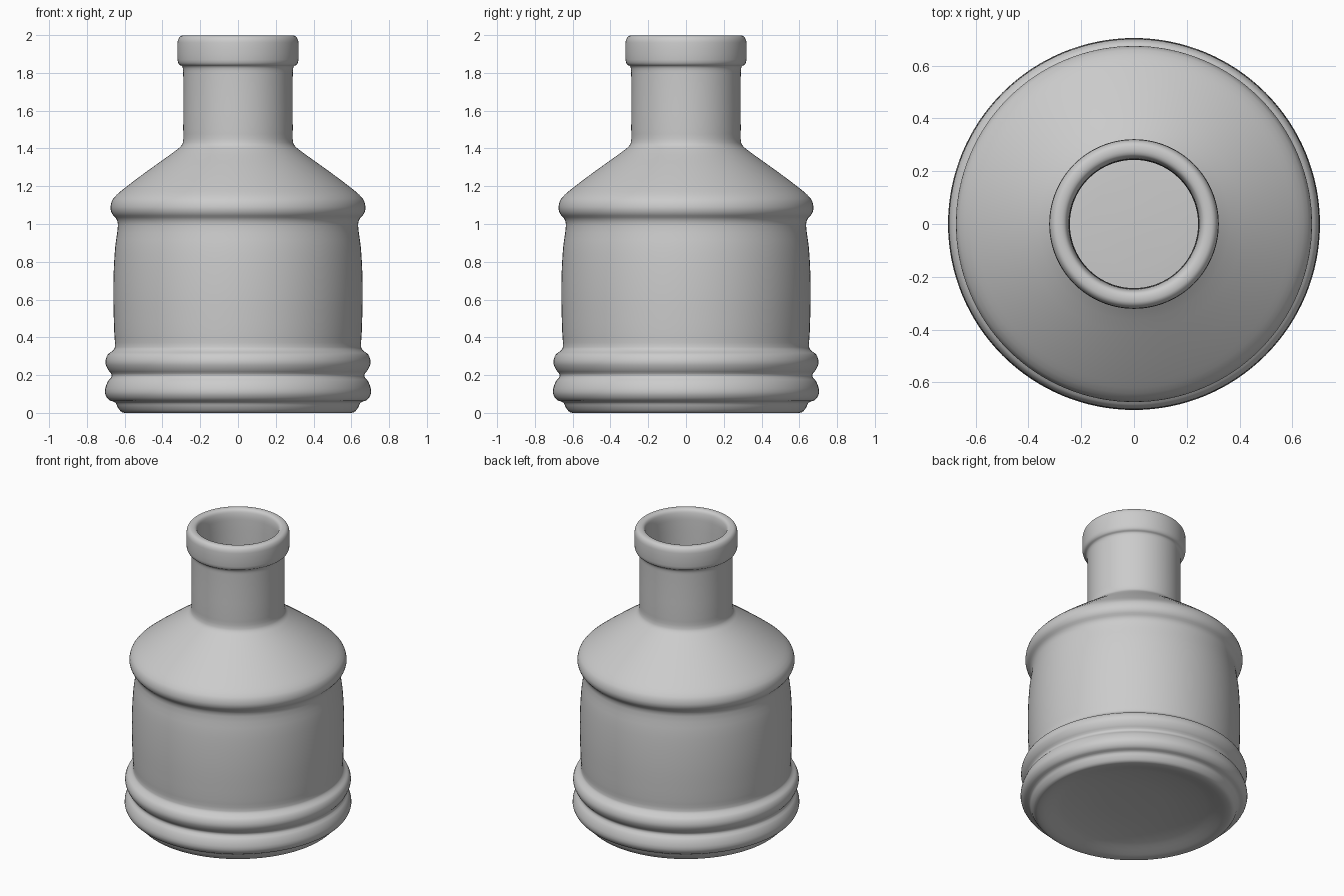
import bpy, bmesh, math
from mathutils import Vector

if "Cube" in bpy.data.objects:
    bpy.data.objects.remove(bpy.data.objects["Cube"])

# Outer silhouette (radius, height), from the recessed base up to the lip
outer = [(0, .07), (.25, .062), (.45, .035), (.54, .01), (.58, .001), (.615, .004),
         (.637, .03), (.65, .055), (.685, .07), (.705, .11), (.69, .165), (.668, .198),
         (.688, .228), (.702, .267), (.69, .308), (.665, .328), (.652, .348), (.655, .42),
         (.66, .60), (.658, .75), (.65, .88), (.636, .99), (.643, 1.025), (.667, 1.055),
         (.675, 1.09), (.66, 1.135), (.60, 1.19), (.46, 1.295), (.315, 1.40), (.292, 1.43),
         (.29, 1.50), (.29, 1.80), (.295, 1.833), (.312, 1.845), (.32, 1.87), (.32, 1.96),
         (.312, 1.986), (.295, 1.998)]
# Inner wall of the hollow bottle, from the lip down to the floor
inner = [(.265, 1.995), (.252, 1.975), (.246, 1.93), (.245, 1.70), (.245, 1.45), (.262, 1.385),
         (.43, 1.26), (.60, 1.13), (.605, 1.06), (.592, 1.0), (.61, .75), (.61, .35),
         (.61, .16), (.57, .08), (.45, .085), (.25, .11), (0, .118)]


def smooth_profile(points, steps=3):
    """Centripetal-style curve through the points, tangents limited by segment length."""
    p = [Vector(q) for q in points]
    result = []
    for i in range(len(p) - 1):
        a, b = p[i], p[i + 1]
        seg = (b - a).length
        t0 = (p[i + 1] - p[max(i - 1, 0)]).normalized() * seg
        t1 = (p[min(i + 2, len(p) - 1)] - p[i]).normalized() * seg
        for k in range(steps):
            t = k / steps
            result.append(a * (2*t**3 - 3*t**2 + 1) + t0 * (t**3 - 2*t**2 + t)
                          + b * (3*t**2 - 2*t**3) + t1 * (t**3 - t**2))
    return result + [p[-1]]


def lathe(name, profile, sides=128):
    bm = bmesh.new()
    verts = [bm.verts.new((max(r, 0), 0, z)) for r, z in profile]
    edges = [bm.edges.new(pair) for pair in zip(verts, verts[1:])]
    bmesh.ops.spin(bm, geom=verts + edges, cent=(0, 0, 0), axis=(0, 0, 1),
                   angle=math.tau, steps=sides, use_duplicate=False)
    bmesh.ops.remove_doubles(bm, verts=bm.verts, dist=1e-4)
    bmesh.ops.recalc_face_normals(bm, faces=bm.faces)
    mesh = bpy.data.meshes.new(name)
    bm.to_mesh(mesh)
    bm.free()
    mesh.shade_smooth()
    obj = bpy.data.objects.new(name, mesh)
    bpy.context.collection.objects.link(obj)
    return obj


# Hollow bottle
lathe("bottle", smooth_profile(outer + inner))
